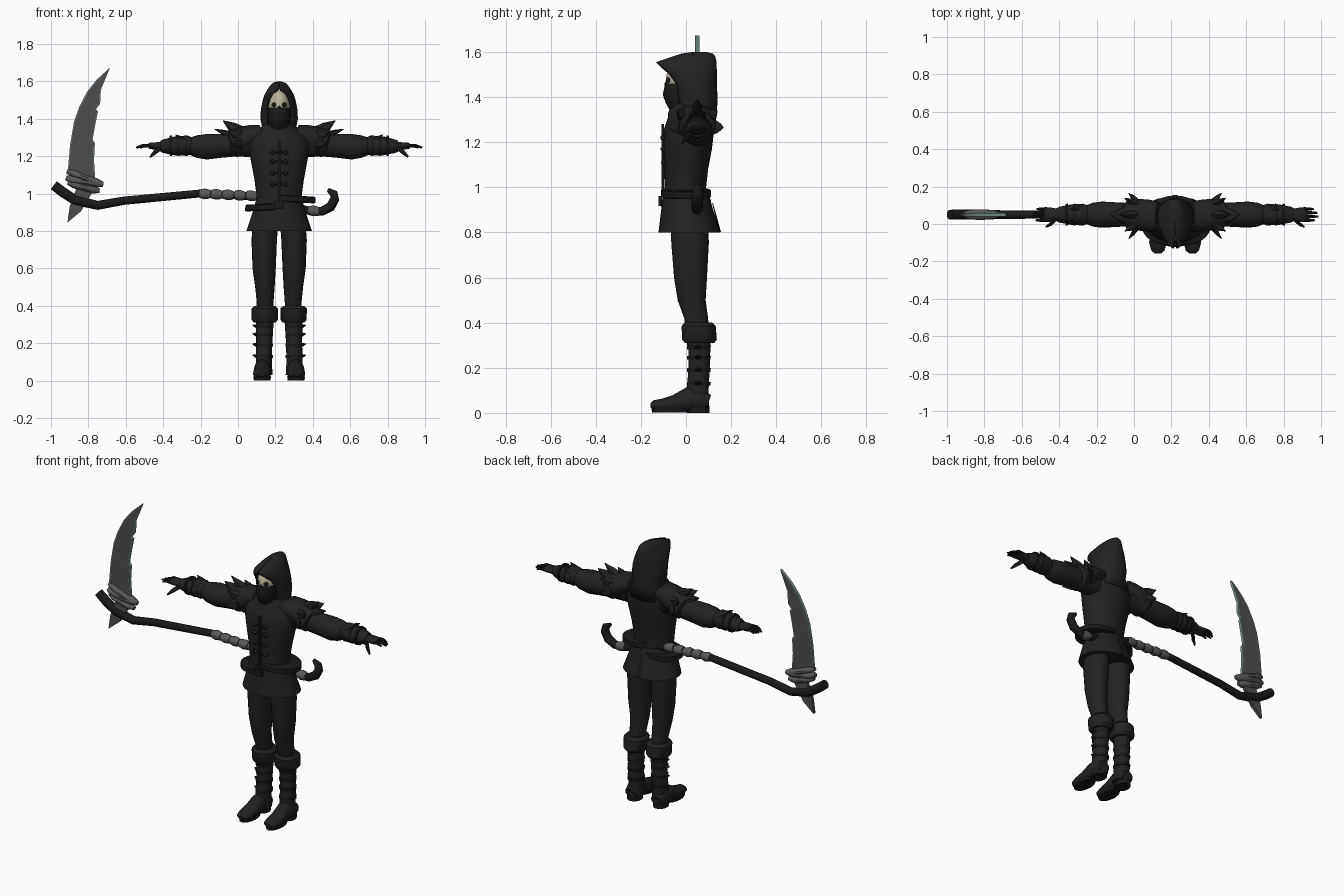
import bpy, bmesh, math
from mathutils import Vector

cube = bpy.data.objects.get("Cube")
if cube:
    bpy.data.objects.remove(cube, do_unlink=True)

CX = 0.22          # the figure's own centre line
ARM_Y = 0.05       # depth of arms and weapon
X, Y, Z = Vector((1, 0, 0)), Vector((0, 1, 0)), Vector((0, 0, 1))


def material(name, r, g, b):
    m = bpy.data.materials.new(name)
    m.use_nodes = True
    m.diffuse_color = (r, g, b, 1)
    m.node_tree.nodes["Principled BSDF"].inputs["Base Color"].default_value = (r, g, b, 1)
    return m


CLOTH = material("black cloth", .016, .016, .016)
LEATHER = material("dark leather", .010, .010, .010)
STEEL = material("grey steel", .075, .075, .075)
WRAP = material("grey wrapping", .10, .10, .10)
BONE = material("pale bone", .50, .45, .32)
GLOW = material("pale green edge", .20, .32, .24)


def finish(name, bm, mats, cx=CX, mirror=False, angle=40):
    bmesh.ops.recalc_face_normals(bm, faces=bm.faces)
    me = bpy.data.meshes.new(name)
    bm.to_mesh(me)
    bm.free()
    ob = bpy.data.objects.new(name, me)
    bpy.context.collection.objects.link(ob)
    ob.location.x = cx
    for m in mats:
        me.materials.append(m)
    if mirror:
        ob.modifiers.new("mirror", 'MIRROR').use_mirror_merge = False
    bpy.ops.object.select_all(action='DESELECT')
    ob.select_set(True)
    bpy.context.view_layer.objects.active = ob
    bpy.ops.object.shade_smooth_by_angle(angle=math.radians(angle))
    return ob


def skin(bm, loops, closed=True, caps=True):
    rows = [[bm.verts.new(p) for p in lp] for lp in loops]
    n = len(rows[0])
    for a, b in zip(rows, rows[1:]):
        for i in range(n if closed else n - 1):
            j = (i + 1) % n
            bm.faces.new((a[i], a[j], b[j], b[i]))
    if caps:
        bm.faces.new(rows[0])
        bm.faces.new(rows[-1])


def loft(name, rings, mat, n=16, ref=Y, **kw):
    """Rings are (x, y, z, radius across ref, radius along ref)."""
    bm = bmesh.new()
    pts = [Vector(r[:3]) for r in rings]
    loops = []
    for i, r in enumerate(rings):
        t = pts[min(i + 1, len(pts) - 1)] - pts[max(i - 1, 0)]
        t = (t - ref * t.dot(ref)).normalized()
        side = ref.cross(t)
        loops.append([pts[i] + side * r[3] * math.cos(a) + ref * r[4] * math.sin(a)
                      for a in (math.tau * k / n for k in range(n))])
    skin(bm, loops)
    return finish(name, bm, [mat], **kw)


def stack(name, rings, mat, **kw):
    """Upright form from (z, half width, centre y, half depth)."""
    return loft(name, [(0, cy, z, rx, ry) for z, rx, cy, ry in rings], mat, **kw)


def spike(name, a, b, w, d, mat=CLOTH, **kw):
    mid = (Vector(a) + Vector(b)) / 2
    return loft(name, [(*a, w, d), (*mid, w * .7, d * .7), (*b, .002, .002)], mat, n=6, **kw)


def ball(name, c, r, mat, **kw):
    bm = bmesh.new()
    bmesh.ops.create_uvsphere(bm, u_segments=20, v_segments=12, radius=1)
    for v in bm.verts:
        v.co = Vector(c) + Vector((v.co.x * r[0], v.co.y * r[1], v.co.z * r[2]))
    return finish(name, bm, [mat], **kw)


def box(name, c, s, mat, **kw):
    bm = bmesh.new()
    bmesh.ops.create_cube(bm, size=1)
    for v in bm.verts:
        v.co = Vector(c) + Vector((v.co.x * s[0], v.co.y * s[1], v.co.z * s[2]))
    return finish(name, bm, [mat], **kw)


def blade(name, outline, thick, rim):
    """Flat plate in the xz plane with a coloured bevelled rim."""
    bm = bmesh.new()
    skin(bm, [[Vector((x, ARM_Y + s * thick, z)) for x, z in outline] for s in (-1, 1)])
    bm.faces.ensure_lookup_table()
    for f in bm.faces:
        f.material_index = 1
    for f in list(bm.faces)[-2:]:
        f.material_index = 0
    bm.normal_update()
    out = bmesh.ops.inset_region(bm, faces=list(bm.faces)[-2:], thickness=.005, depth=0)
    for f in out["faces"]:
        f.material_index = 1
    return finish(name, bm, [STEEL, rim], cx=0, angle=20)


# Coat, skirt and belts
stack("coat", [(.92, .12, 0, .1), (1.0, .122, -.003, .092), (1.08, .133, 0, .098),
               (1.17, .15, .007, .108), (1.25, .165, .012, .112), (1.31, .155, .02, .1),
               (1.36, .09, .03, .085)], CLOTH, n=28)
stack("skirt", [(.97, .122, 0, .102), (.9, .142, .005, .115), (.8, .175, .015, .137)], CLOTH, n=28)
for i, z in enumerate((.975, .93)):
    belt = stack("belt", [(z - .018, .128, 0, .106), (z - .014, .136, 0, .112),
                          (z + .014, .134, 0, .11), (z + .018, .126, 0, .104)], LEATHER, n=28)
    belt.rotation_euler.y = (.06, -.05)[i]
box("belt_buckle", (0, -.115, .94), (.05, .015, .045), LEATHER)
spike("skirt_slit", (0, .15, .802), (0, .118, .93), .02, .006, LEATHER)
box("coat_seam", (0, -.103, 1.13), (.012, .012, .3), LEATHER)
for z in (1.05, 1.11, 1.17, 1.22):
    y = -.092 - (z - 1.05) * .03
    loft("coat_clasp", [(-.07, y + .02, z, .004, .006), (0, y - .006, z, .008, .008),
                        (.07, y + .02, z, .004, .006)], LEATHER, n=8)
    ball("clasp_toggle", (.035, y - .005, z), (.014, .012, .012), LEATHER, mirror=True)

# Head, mask and hood
ball("face", (0, 0, 1.475), (.06, .09, .085), BONE)
ball("eye_socket", (.025, -.077, 1.475), (.015, .012, .012), LEATHER, mirror=True)
ball("nose_socket", (0, -.088, 1.458), (.007, .007, .012), LEATHER)
stack("mask", [(1.33, .05, -.01, .055), (1.37, .056, -.018, .07), (1.41, .063, -.015, .088),
               (1.44, .063, -.011, .086), (1.46, .060, -.008, .084)], LEATHER, n=24)
stack("collar", [(1.28, .13, .02, .1), (1.33, .115, .02, .1), (1.37, .08, .02, .08)], CLOTH, n=24)

hood = bmesh.new()
rows = []
for z, rx, cy, ry, gap in [(1.27, .125, .045, .085, 60), (1.35, .09, .045, .093, 42),
                           (1.40, .1, .04, .1, 42), (1.45, .098, .035, .102, 44),
                           (1.50, .088, .02, .118, 38), (1.53, .078, .006, .13, 28),
                           (1.555, .064, .001, .135, 8), (1.58, .047, .035, .095, 1),
                           (1.593, .032, .05, .07, 1), (1.6, .008, .06, .03, 1)]:
    g = math.radians(gap)
    angles = [g + (math.tau - 2 * g) * k / 28 for k in range(29)]
    rows.append([Vector((rx * math.sin(a), cy - ry * math.cos(a), z)) for a in angles])
skin(hood, rows, closed=False, caps=False)
hood.faces.new([v for v in hood.verts if v.co.z > 1.599])
hood_ob = finish("hood", hood, [CLOTH], angle=60)
shell = hood_ob.modifiers.new("thickness", 'SOLIDIFY')
shell.thickness, shell.offset = .008, -1

# Shoulder guards with flared points
loft("shoulder_guard", [(.09, .04, 1.33, .04, .08), (.14, .045, 1.31, .06, .085),
                        (.2, ARM_Y, 1.285, .075, .085), (.25, ARM_Y, 1.265, .075, .08),
                        (.262, ARM_Y, 1.262, .06, .065)], CLOTH, mirror=True)
for deg, out, tip in ((90, .125, .3), (40, .115, .27), (140, .115, .27), (0, .115, .25), (180, .13, .25)):
    c, s = math.cos(math.radians(deg)), math.sin(math.radians(deg))
    spike("shoulder_point", (.2, ARM_Y + c * .06, 1.27 + s * .05),
          (tip, ARM_Y + c * out, 1.265 + s * out), .04, .03, mirror=True)
spike("shoulder_lower_point", (.25, ARM_Y, 1.31), (.345, ARM_Y, 1.345), .02, .05, mirror=True)

# Arms: sleeve, bracer, glove
loft("sleeve", [(.12, .04, 1.27, .075, .07), (.24, ARM_Y, 1.26, .062, .062),
                (.32, ARM_Y, 1.255, .064, .066), (.39, ARM_Y, 1.25, .068, .07),
                (.44, ARM_Y, 1.252, .06, .064), (.475, ARM_Y, 1.255, .047, .05)], CLOTH, mirror=True)
loft("bracer", [(.465, ARM_Y, 1.255, .043, .048), (.49, ARM_Y, 1.257, .054, .058),
                (.56, ARM_Y, 1.255, .05, .054), (.62, ARM_Y, 1.253, .036, .042),
                (.635, ARM_Y, 1.253, .03, .034)], CLOTH, mirror=True)
for x in (.5, .54, .58):
    loft("bracer_strap", [(x - .007, ARM_Y, 1.256, .055, .059),
                          (x + .007, ARM_Y, 1.256, .053, .057)], LEATHER, mirror=True)
for dy in (-.03, .03):
    spike("bracer_point", (.51, ARM_Y + dy, 1.285), (.555, ARM_Y + dy, 1.315), .014, .02, mirror=True)
loft("palm", [(.62, ARM_Y, 1.253, .024, .028), (.65, ARM_Y, 1.255, .02, .036),
              (.69, ARM_Y, 1.255, .017, .04), (.7, ARM_Y, 1.254, .012, .036)], CLOTH, mirror=True)
for i, length in enumerate((.055, .075, .07, .05)):
    y = ARM_Y - .03 + i * .02
    loft("finger", [(.685, y, 1.255, .01, .01), (.69 + length * .5, y, 1.257, .009, .009),
                    (.69 + length, y, 1.246, .005, .005)], LEATHER, n=8, mirror=True)
loft("thumb", [(.635, .03, 1.245, .013, .013), (.665, .0, 1.22, .011, .011),
               (.69, -.015, 1.195, .005, .005)], LEATHER, n=8, mirror=True)

# Legs and boots
loft("leg", [(.3, .055, .077, 0, 0)] and
     [(.077, .055, .3, .045, .05), (.075, .045, .42, .045, .053), (.076, .025, .5, .052, .062),
      (.08, .02, .6, .062, .073), (.08, .018, .75, .068, .083), (.07, .015, .88, .068, .085)],
     CLOTH, n=20, mirror=True)
loft("boot_cuff", [(.077, .06, .31, .058, .066), (.077, .06, .325, .07, .078),
                   (.077, .056, .385, .071, .077), (.077, .055, .4, .055, .062)], CLOTH, n=18, mirror=True)
loft("boot_shaft", [(.08, .05, .03, .045, .052), (.082, .052, .1, .043, .049),
                    (.08, .058, .2, .043, .048), (.077, .06, .32, .048, .05)], CLOTH, n=18, mirror=True)
loft("foot", [(.088, .1, .045, .035, .036), (.088, .07, .055, .05, .044), (.089, .01, .06, .055, .045),
              (.091, -.05, .042, .038, .047), (.092, -.1, .036, .028, .048),
              (.092, -.142, .034, .022, .036), (.092, -.157, .034, .01, .018)],
     CLOTH, n=14, ref=X, mirror=True)
loft("boot_heel", [(.088, .055, 0, .042, .05), (.088, .055, .03, .043, .05)], LEATHER, mirror=True)
loft("boot_sole", [(.091, -.07, .002, .044, .08), (.091, -.07, .022, .048, .084)], LEATHER, mirror=True)
for z in (.13, .19, .245, .29):
    loft("boot_strap", [(.08, .057, z - .008, .046, .052), (.08, .057, z + .008, .047, .053)],
         LEATHER, mirror=True)
    spike("boot_buckle", (.115, .055, z), (.143, .05, z + .006), .012, .02, LEATHER, mirror=True)

# Long bent weapon shaft with grip wrapping
path = [(-.985, 1.045, .026), (-.94, 1.01, .027), (-.87, .965, .027), (-.75, .937, .024),
        (-.61, .962, .022), (-.21, 1.0, .021), (.1, .985, .021), (.3, .93, .021),
        (.39, .905, .022), (.45, .906, .024), (.495, .93, .026), (.517, .97, .025),
        (.512, 1.0, .022), (.48, 1.022, .01)]
loft("weapon_shaft", [(x, ARM_Y, z, r, r) for x, z, r in path], LEATHER, n=12, cx=0)
wraps = [((-.205 + i * .062, 1.0 - i * .002), (-.15 + i * .062, .997 - i * .003)) for i in range(5)]
for (x0, z0), (x1, z1) in wraps + [((.375, .911), (.435, .904))]:
    xm, zm = (x0 + x1) / 2, (z0 + z1) / 2
    loft("grip_wrap", [(x0, ARM_Y, z0, .023, .023), (xm, ARM_Y, zm, .029, .029),
                       (x1, ARM_Y, z1, .023, .023)], WRAP, n=10, cx=0)

# Curved blade, tang and lashing
blade("curved_blade", [(-.684, 1.674), (-.755, 1.61), (-.807, 1.545), (-.85, 1.46), (-.877, 1.385),
                       (-.898, 1.26), (-.909, 1.13), (-.84, 1.0), (-.76, 1.03), (-.77, 1.18),
                       (-.765, 1.27), (-.777, 1.29), (-.76, 1.385), (-.748, 1.44), (-.76, 1.45),
                       (-.737, 1.48), (-.733, 1.555)], .009, GLOW)
blade("blade_tang", [(-.86, 1.04), (-.9, .93), (-.912, .845), (-.84, .905), (-.77, 1.02)], .01, STEEL)
for x0, z0, x1, z1, r in ((-.915, 1.12, -.735, 1.06, .02), (-.92, 1.085, -.72, 1.05, .022),
                          (-.91, 1.06, -.74, 1.015, .02)):
    xm, zm = (x0 + x1) / 2, (z0 + z1) / 2
    loft("blade_lashing", [(x0, ARM_Y, z0, r * .6, .012), (x0 + .03, ARM_Y, z0 - .01, r, .026),
                           (xm, ARM_Y, zm - .005, r, .03), (x1 - .03, ARM_Y, z1 + .005, r, .026),
                           (x1, ARM_Y, z1, r * .6, .012)], WRAP, n=10, cx=0)
